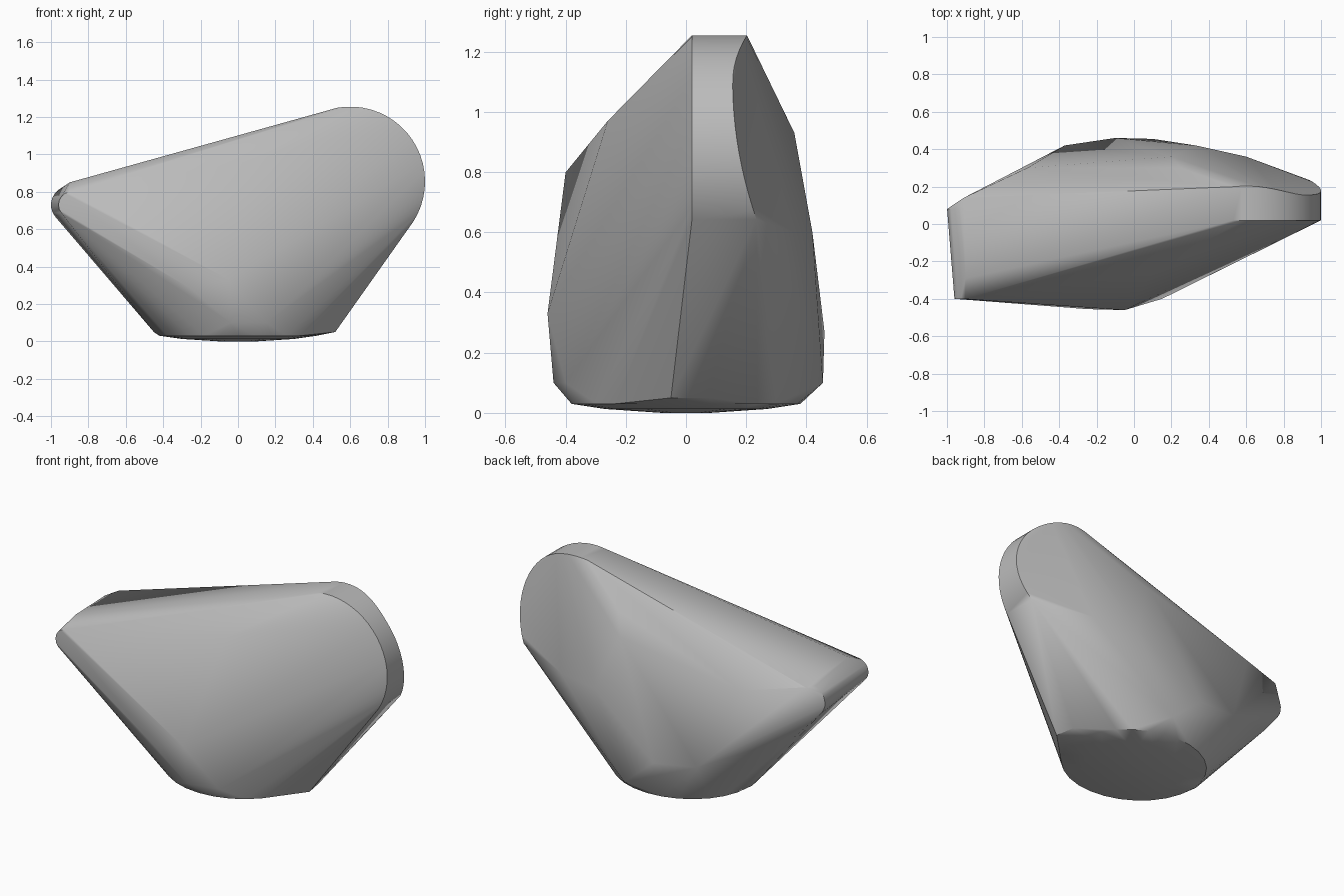
import bpy
import bmesh
from math import cos, sin, radians, sqrt
from mathutils import Vector

default_cube = bpy.data.objects.get("Cube")
if default_cube:
    bpy.data.objects.remove(default_cube, do_unlink=True)


def make_material(name, value):
    material = bpy.data.materials.new(name)
    material.use_nodes = True
    colour = (value, value, value, 1)
    material.diffuse_color = colour
    material.node_tree.nodes["Principled BSDF"].inputs["Base Color"].default_value = colour
    return material


def arc(centre_x, centre_z, radius, start, end, steps, depth):
    """Arc in the front plane; depth gives y from the height of each point."""
    points = []
    for step in range(steps + 1):
        angle = radians(start + (end - start) * step / steps)
        x = centre_x + radius * cos(angle)
        z = centre_z + radius * sin(angle)
        points.append((x, depth(z), z))
    return points


def oval(centre_x, radius_x, radius_y, height, steps):
    """Level oval used for the layers of the foot."""
    points = []
    for step in range(steps):
        angle = radians(360 * step / steps)
        points.append((centre_x + radius_x * cos(angle), radius_y * sin(angle), height))
    return points


def hull_object(name, points, material):
    """Skin a cloud of outline points with a tight faceted surface."""
    mesh = bpy.data.meshes.new(name)
    bm = bmesh.new()
    for point in points:
        bm.verts.new(Vector(point))
    bmesh.ops.remove_doubles(bm, verts=bm.verts[:], dist=0.005)
    result = bmesh.ops.convex_hull(bm, input=bm.verts[:])
    spare = set(result["geom_interior"]) | set(result["geom_unused"])
    bmesh.ops.delete(bm, geom=[v for v in spare if isinstance(v, bmesh.types.BMVert)],
                     context="VERTS")
    bmesh.ops.dissolve_limit(bm, angle_limit=radians(1), verts=bm.verts[:], edges=bm.edges[:])
    bmesh.ops.recalc_face_normals(bm, faces=bm.faces[:])
    bm.to_mesh(mesh)
    bm.free()
    mesh.materials.append(material)
    obj = bpy.data.objects.new(name, mesh)
    bpy.context.collection.objects.link(obj)
    bpy.ops.object.select_all(action="DESELECT")
    obj.select_set(True)
    bpy.context.view_layer.objects.active = obj
    bpy.ops.object.shade_smooth_by_angle(angle=radians(32))
    return obj


# Rounded high end: straight front rim and a dished back rim
def back_rim_depth(z):
    return 0.155 + 0.38 * max(0, 1.1 - z) ** 2 + 2 * max(0, z - 1.1) ** 2


high_end = arc(0.6, 0.855, 0.4, 100, -32, 20, lambda z: 0.02)
high_end += arc(0.6, 0.855, 0.4, 100, -32, 20, back_rim_depth)

# Narrow low end: large rounded rear rim, small front rim
low_end = arc(-0.9, 0.73, 0.1, 95, 220, 8, lambda z: 0.08)
low_end += arc(-0.89, 0.73, 0.07, 100, 220, 6, lambda z: -0.4)
low_end += [(-0.9, -0.29, 0.85), (-0.91, 0.14, 0.83), (-0.84, 0.14, 0.51)]

# Front corners
front = [(0.1, -0.26, 0.97), (-0.05, -0.46, 0.33), (-0.25, -0.455, 0.28),
         (-0.04, -0.44, 0.1), (0.15, -0.4, 0.1), (0.3, -0.27, 0.06)]

# Back corners and the flat at the rear of the high end
back = [(-0.57, 0.3, 0.78), (0.45, 0.22, 1.16), (0.25, 0.3, 1.05),
        (0.2, 0.36, 0.93), (0.33, 0.42, 0.6), (0.6, 0.36, 0.6),
        (-0.1, 0.46, 0.27), (-0.37, 0.42, 0.3), (0.1, 0.455, 0.1)]

# Slightly domed foot
foot = oval(0.0, 0.42, 0.38, 0.03, 28) + oval(0.0, 0.1, 0.08, 0.0, 12)
foot += oval(0.0, 0.3, 0.27, 0.013, 24)
foot += [(0.52, -0.05, 0.05), (0.5, 0.07, 0.05), (-0.45, 0, 0.05)]

stone_grey = make_material("stone grey", 0.5)
hull_object("boulder", high_end + low_end + front + back + foot, stone_grey)
